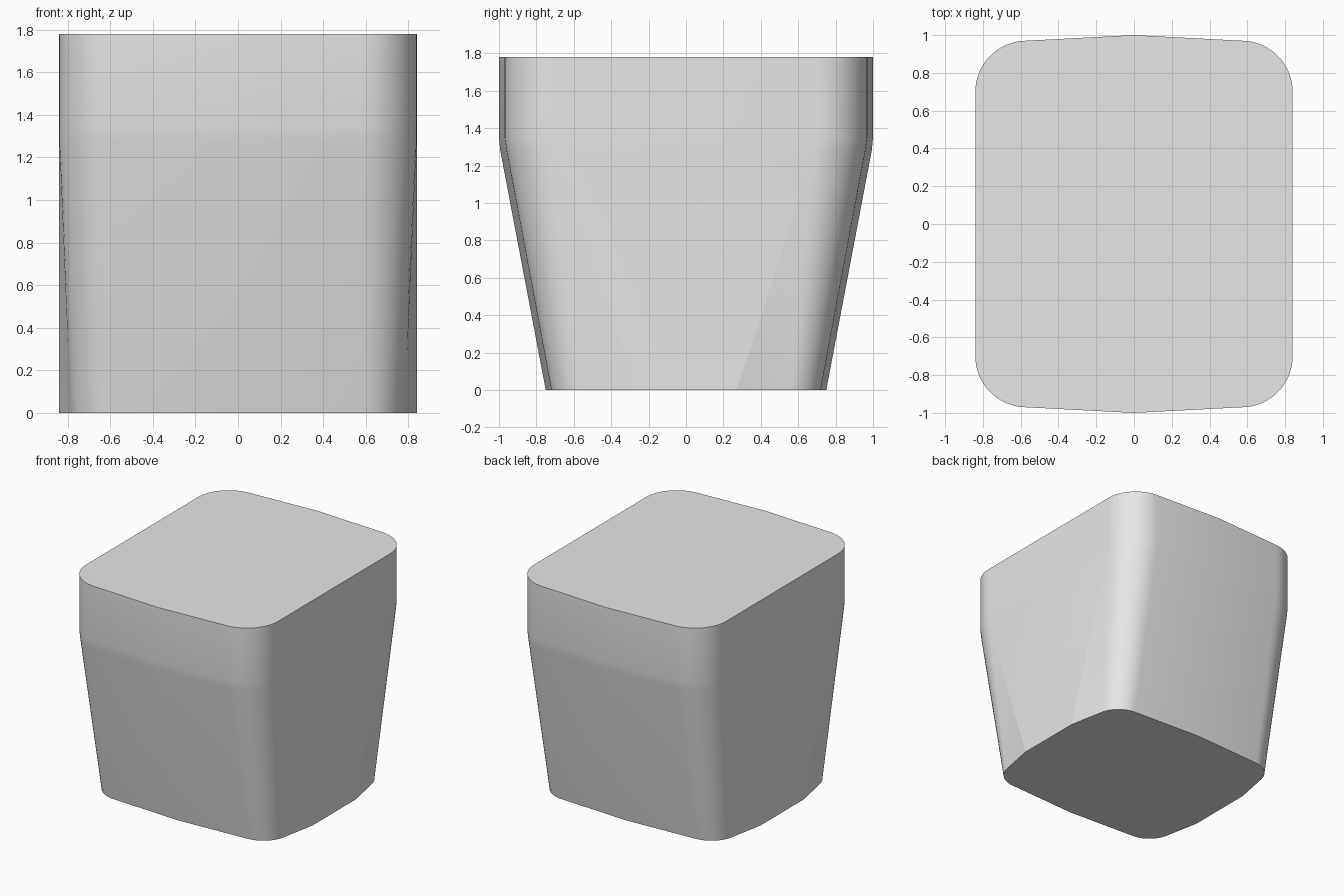
import bpy, bmesh, math

cube = bpy.data.objects.get("Cube")
if cube:
    bpy.data.objects.remove(cube, do_unlink=True)

HALF_X = 0.84
SEGMENTS = 16

# plain grey for the whole body
grey = bpy.data.materials.new("light_grey")
grey.use_nodes = True
colour = (0.8, 0.8, 0.8, 1)
grey.diffuse_color = colour
grey.node_tree.nodes["Principled BSDF"].inputs["Base Color"].default_value = colour


def outline(flat, cx, cy, radius, start, end_y):
    """Closed outline: straight side, rounded corner, slightly peaked end."""
    quarter = [(HALF_X, flat)]
    for i in range(SEGMENTS + 1):
        a = math.radians(start + (87 - start) * i / SEGMENTS)
        quarter.append((cx + radius * math.cos(a), cy + radius * math.sin(a)))
    half = quarter + [(0, end_y)] + [(-x, y) for x, y in reversed(quarter)]
    return half + [(-x, -y) for x, y in half]


# levels from the tapered foot to the upright rim
levels = [
    (0, outline(0.27, 0.58, 0.51, 0.21, 11, 0.75)),
    (1.28, outline(0.69, 0.57, 0.69, 0.27, 0, 0.993)),
    (1.35, outline(0.70, 0.57, 0.70, 0.27, 0, 1.0)),
    (1.78, outline(0.70, 0.57, 0.70, 0.27, 0, 1.0)),
]

# loft the body and cap both ends
bm = bmesh.new()
rings = [[bm.verts.new((x, y, z)) for x, y in pts] for z, pts in levels]
count = len(rings[0])
for low, high in zip(rings, rings[1:]):
    for i in range(count):
        j = (i + 1) % count
        bm.faces.new((low[i], low[j], high[j], high[i]))
bm.faces.new(list(reversed(rings[0])))
bm.faces.new(rings[-1])
bmesh.ops.remove_doubles(bm, verts=bm.verts, dist=0.0005)
bmesh.ops.recalc_face_normals(bm, faces=bm.faces)

mesh = bpy.data.meshes.new("tapered_body")
bm.to_mesh(mesh)
bm.free()
mesh.materials.append(grey)
body = bpy.data.objects.new("tapered_body", mesh)
bpy.context.collection.objects.link(body)

bpy.ops.object.select_all(action="DESELECT")
body.select_set(True)
bpy.context.view_layer.objects.active = body
bpy.ops.object.shade_smooth_by_angle(angle=math.radians(10))
